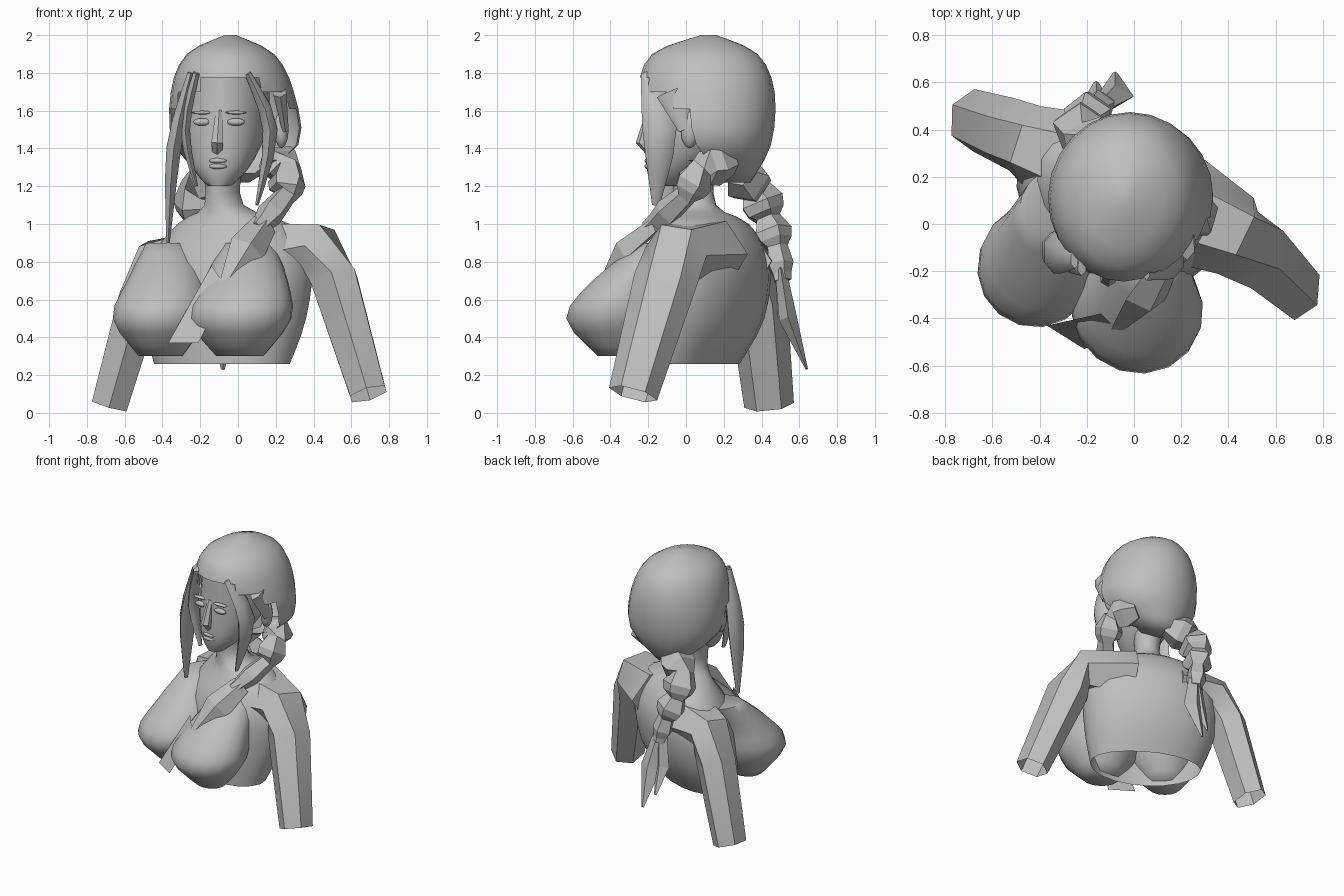
import bpy, bmesh, math
from mathutils import Vector

cube = bpy.data.objects.get("Cube")
if cube:
    bpy.data.objects.remove(cube)

grey = (.52, .52, .52, 1)
clay = bpy.data.materials.new("grey_clay")
clay.use_nodes = True
clay.diffuse_color = grey
clay.node_tree.nodes["Principled BSDF"].inputs["Base Color"].default_value = grey
Y = Vector((0, 1, 0))
TORSO_TURN, HEAD_TURN = math.radians(-28), math.radians(-8)


def finish(name, bm, angle):
    bmesh.ops.recalc_face_normals(bm, faces=bm.faces)
    mesh = bpy.data.meshes.new(name)
    bm.to_mesh(mesh)
    bm.free()
    mesh.materials.append(clay)
    part = bpy.data.objects.new(name, mesh)
    bpy.context.collection.objects.link(part)
    bpy.ops.object.select_all(action='DESELECT')
    part.select_set(True)
    bpy.context.view_layer.objects.active = part
    if angle:
        bpy.ops.object.shade_smooth_by_angle(angle=math.radians(angle))


def spline(keys, steps=3):
    """Smooth curve through key tuples, each value interpolated alike."""
    keys = [Vector(key) for key in keys]
    padded = [keys[0]] + keys + [keys[-1]]
    result = []
    for before, start, end, after in zip(padded, padded[1:], padded[2:], padded[3:]):
        for step in range(steps):
            t = step / steps
            pull_start, pull_end = (end - before) / 2, (after - start) / 2
            bend = (pull_start * (1 - t) - pull_end * t) * t * (1 - t)
            ease = t * t * (3 - 2 * t)
            result.append(start.lerp(end, ease) + bend)
    return result + [keys[-1]]


def skin(rings, open_start=False, open_end=False):
    """Bridge rings of points with quads and cap the closed ends."""
    bm = bmesh.new()
    loops = [[bm.verts.new(point) for point in ring] for ring in rings]
    for lower, upper in zip(loops, loops[1:]):
        for i in range(len(lower)):
            bm.faces.new((lower[i - 1], lower[i], upper[i], upper[i - 1]))
    if not open_start:
        bm.faces.new(loops[0])
    if not open_end:
        bm.faces.new(loops[-1])
    return bm


def stack(keys, sides, turn, front=1, open_start=False):
    """Level ovals (x, y, z, width, depth); front scales the forward half."""
    rings = []
    for x, y, z, width, depth in spline(keys):
        ring = []
        for i in range(sides):
            angle = math.tau * (i + .5) / sides
            across, back = width * math.cos(angle), depth * math.sin(angle)
            if back < 0:
                back *= front
            ring.append((x + across * math.cos(turn) - back * math.sin(turn),
                         y + across * math.sin(turn) + back * math.cos(turn), z))
        rings.append(ring)
    return skin(rings, open_start)


def tube(name, path, sides=6, flat=1, angle=0, open_end=False):
    """Tube through (x, y, z, radius); flat scales its depth."""
    centres = [Vector(point[:3]) for point in path]
    rings = []
    for k, centre in enumerate(centres):
        ahead = centres[min(k + 1, len(centres) - 1)] - centres[max(k - 1, 0)]
        across = ahead.cross(Y).normalized()
        out = across.cross(ahead).normalized() * flat
        turns = [math.tau * (i + sides % 4 / 4) / sides for i in range(sides)]
        rings.append([centre + (across * math.cos(a) + out * math.sin(a)) * path[k][3]
                      for a in turns])
    finish(name, skin(rings, open_end=open_end), angle)


def blob(name, centre, size):
    bm = bmesh.new()
    bmesh.ops.create_uvsphere(bm, u_segments=10, v_segments=6, radius=1)
    for vert in bm.verts:
        vert.co = Vector(centre) + Vector(size) * vert.co
    finish(name, bm, 60)


def braid(name, knots):
    """Chain of angular lumps, pinched at every knot (x, y, z, radius)."""
    path = []
    for start, end in zip(knots, knots[1:]):
        for along, swell in ((0, .6), (.5, 1), (.8, .9)):
            point = Vector(start).lerp(Vector(end), along)
            point[3] *= swell
            path.append(point)
    tube(name, path + [knots[-1]], sides=5)


# Torso and neck, twisted to one side, open underneath
torso = [(-.08, .03, .26, .39, .2), (-.06, .1, .5, .46, .26), (-.03, .13, .8, .46, .26),
         (-.02, .12, 1, .32, .17), (-.07, .06, 1.1, .1, .1), (-.08, .05, 1.3, .1, .1)]
finish("torso", stack(torso, 20, TORSO_TURN, front=1.35, open_start=True), 60)

# Bust halves flowing into the chest, the right one set back
bust = [(.01, -.35, .3, .13, .11), (.01, -.37, .5, .28, .26),
        (.04, -.28, .7, .23, .21), (.06, -.1, .9, .13, .15)]
finish("left_bust", stack(bust, 16, TORSO_TURN), 60)
set_back = [(x - .42, y + .19, z, width * .9, depth) for x, y, z, width, depth in bust]
finish("right_bust", stack(set_back, 16, TORSO_TURN), 60)

# Folded cloth between the bust halves
cloth = bmesh.new()
cloth.faces.new([cloth.verts.new(corner) for corner in (
    (-.37, -.43, .37), (-.21, -.53, .37), (-.06, -.46, .66), (-.14, -.38, .78))])
finish("front_cloth", cloth, 0)

# Six-sided arms from broad shoulders, open where they are cut
arms = {
    "left_arm": [(.12, .1, .83, .21), (.43, -.05, .86, .15),
                 (.51, -.11, .7, .14), (.69, -.28, .1, .11)],
    "right_arm": [(-.16, .23, .8, .2), (-.44, .34, .79, .14),
                  (-.52, .38, .6, .13), (-.68, .44, .04, .11)],
}
for name, path in arms.items():
    tube(name, path, flat=1.2, angle=45, open_end=True)

# Face and skull
skull = [(-.1, -.11, 1.2, .06, .07), (-.09, -.05, 1.3, .15, .16),
         (-.07, .06, 1.5, .22, .27), (-.05, .1, 1.8, .22, .3)]
finish("head", stack(skull, 20, HEAD_TURN), 60)
tube("nose", [(-.1, -.19, 1.6, .02), (-.11, -.23, 1.43, .036), (-.11, -.19, 1.39, .03)])
for side, sign in (("left", 1), ("right", -1)):
    x, y = -.1 + sign * .09, -.19 - sign * .012
    blob(side + "_eye", (x, y, 1.54), (.05, .02, .02))
    blob(side + "_brow", (x, y, 1.59), (.06, .02, .01))
    blob(side + "_ear", (-.04 + sign * .27, .02, 1.5), (.04, .05, .1))
for name, z in (("upper_lip", 1.335), ("lower_lip", 1.305)):
    blob(name, (-.105, -.2, z), (.05, .02, .015))

# Hair cap with an arched opening over the face
cap = [(-.04, .27, 1.22, .1, .07), (-.01, .14, 1.42, .33, .31), (-.03, .11, 1.7, .325, .36),
       (-.04, .1, 1.9, .23, .28), (-.04, .12, 2, .03, .04)]
hair = stack(cap, 24, HEAD_TURN)
opening = []
for face in hair.faces:
    middle = face.calc_center_median()
    if middle.z < 1.75 and middle.y < min(.06, 2.6 - 1.6 * middle.z):
        opening.append(face)
bmesh.ops.delete(hair, geom=opening, context='FACES')
finish("hair_cap", hair, 60)

# Loose locks framing the face
locks = {
    "left_front_lock": [(.05, -.2, 1.8, .02), (.17, -.14, 1.5, .045), (.1, -.16, 1.1, .01)],
    "left_side_lock": [(.22, -.08, 1.7, .04), (.25, 0, 1.5, .02)],
    "right_front_lock": [(-.25, -.15, 1.8, .02), (-.34, -.12, 1.4, .045), (-.37, -.1, .9, .01)],
    "right_inner_lock": [(-.22, -.18, 1.8, .02), (-.28, -.14, 1.5, .03), (-.22, -.14, 1.2, .01)],
}
for name, path in locks.items():
    tube(name, spline(path), flat=2, angle=45)

# Braids over the left shoulder and down the back
braid("left_braid", [(.17, .24, 1.33, .12), (.27, .08, 1.3, .11),
                     (.25, 0, 1.15, .1), (.1, -.2, .97, .05)])
braid("back_braid", [(-.06, .28, 1.27, .13), (-.23, .36, 1.2, .13), (-.22, .43, 1.03, .12),
                     (-.17, .48, .88, .1), (-.13, .51, .7, .05)])

# Pointed braid ends: one on the chest, two behind
tails = {
    "chest_tail": [(.14, -.16, 1, .07), (.05, -.32, .87, .1), (-.11, -.49, .61, .01)],
    "long_back_tail": [(-.13, .5, .76, .05), (-.08, .54, .5, .08), (-.08, .64, .23, .01)],
    "short_back_tail": [(-.14, .5, .76, .05), (-.16, .52, .52, .06), (-.16, .6, .33, .01)],
}
for name, path in tails.items():
    tube(name, path, sides=4, flat=.6)
